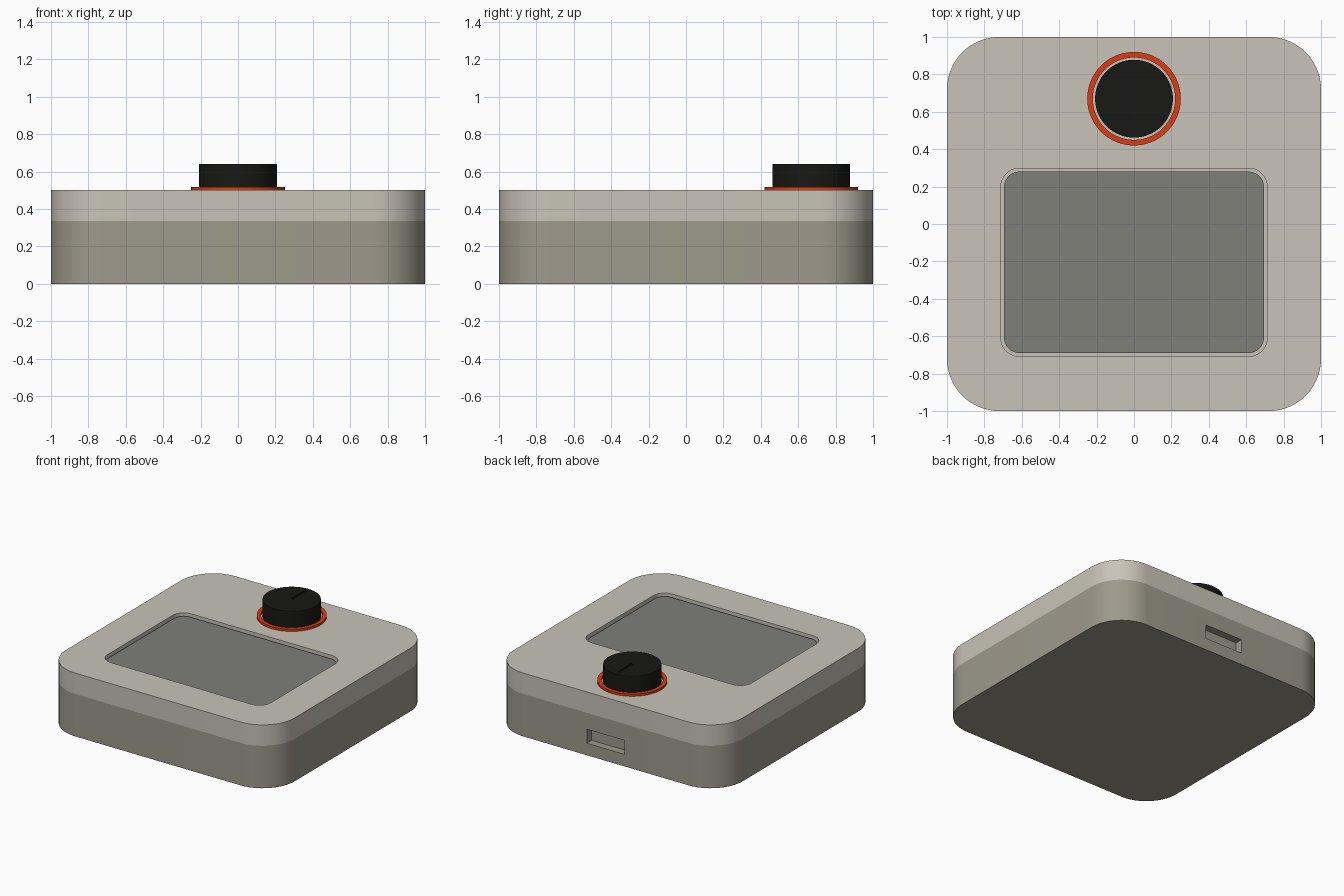
import bpy, bmesh, math

if "Cube" in bpy.data.objects:
    bpy.data.objects.remove(bpy.data.objects["Cube"])

def material(name, rgb):
    m = bpy.data.materials.new(name)
    m.diffuse_color = (*rgb, 1)
    m.use_nodes = True
    m.node_tree.nodes["Principled BSDF"].inputs["Base Color"].default_value = m.diffuse_color
    return m

SHELL = material("light_shell", (0.58, 0.55, 0.48))
BASE = material("dark_shell", (0.34, 0.32, 0.26))
GLASS = material("screen_grey", (0.21, 0.215, 0.19))
RED = material("orange_red", (0.71, 0.045, 0.007))
BLACK = material("black", (0.009, 0.009, 0.008))

def rounded_rect(x0, x1, y0, y1, r, n=16):
    pts = []
    for cx, cy, a in ((x1 - r, y1 - r, 0), (x0 + r, y1 - r, 90),
                      (x0 + r, y0 + r, 180), (x1 - r, y0 + r, 270)):
        for i in range(n + 1):
            t = math.radians(a + 90 * i / n)
            pts.append((cx + r * math.cos(t), cy + r * math.sin(t)))
    return pts

def circle(r, cx, cy, n=96):
    return [(cx + r * math.cos(2 * math.pi * i / n),
             cy + r * math.sin(2 * math.pi * i / n)) for i in range(n)]

def rect(x0, x1, y0, y1):
    return [(x0, y0), (x1, y0), (x1, y1), (x0, y1)]

def prism(name, outline, z0, z1, mat):
    bm = bmesh.new()
    face = bm.faces.new([bm.verts.new((x, y, z0)) for x, y in outline])
    top = bmesh.ops.extrude_face_region(bm, geom=[face])["geom"]
    for v in top:
        if isinstance(v, bmesh.types.BMVert):
            v.co.z = z1
    bmesh.ops.recalc_face_normals(bm, faces=bm.faces)
    me = bpy.data.meshes.new(name)
    bm.to_mesh(me)
    bm.free()
    ob = bpy.data.objects.new(name, me)
    bpy.context.collection.objects.link(ob)
    me.materials.append(mat)
    return ob

def activate(ob):
    bpy.ops.object.select_all(action='DESELECT')
    ob.select_set(True)
    bpy.context.view_layer.objects.active = ob

def cut(ob, outline, z0, z1):
    cutter = prism("cutter", outline, z0, z1, ob.data.materials[0])
    cutter.hide_render = True
    mod = ob.modifiers.new("cut", 'BOOLEAN')
    mod.operation, mod.solver, mod.object = 'DIFFERENCE', 'EXACT', cutter
    activate(ob)
    bpy.ops.object.modifier_apply(modifier=mod.name)
    bpy.data.objects.remove(cutter)

KY = 0.67  # knob centre
body = rounded_rect(-1, 1, -1, 1, 0.28)

# Lower shell with the port slot in the back
lower = prism("lower_shell", body, 0, 0.335, BASE)
cut(lower, rect(-0.165, 0.165, 0.94, 1.1), 0.095, 0.205)

# Upper shell with the screen recess
upper = prism("upper_shell", body, 0.335, 0.5, SHELL)
cut(upper, rounded_rect(-0.712, 0.712, -0.708, 0.298, 0.1), 0.465, 0.6)

# Screen
screen = prism("screen", rounded_rect(-0.695, 0.695, -0.69, 0.28, 0.083), 0.465, 0.482, GLASS)

# Ring around the knob
ring = prism("knob_ring", circle(0.25, 0, KY), 0.5, 0.517, RED)
cut(ring, circle(0.22, 0, KY), 0.4, 0.6)

# Knob with a pointer groove
knob = prism("knob", circle(0.208, 0, KY), 0.5, 0.64, BLACK)
cut(knob, rect(-0.008, 0.008, KY, KY + 0.17), 0.632, 0.7)

for ob in (lower, upper, screen, ring, knob):
    activate(ob)
    bpy.ops.object.shade_smooth_by_angle(angle=math.radians(30))
